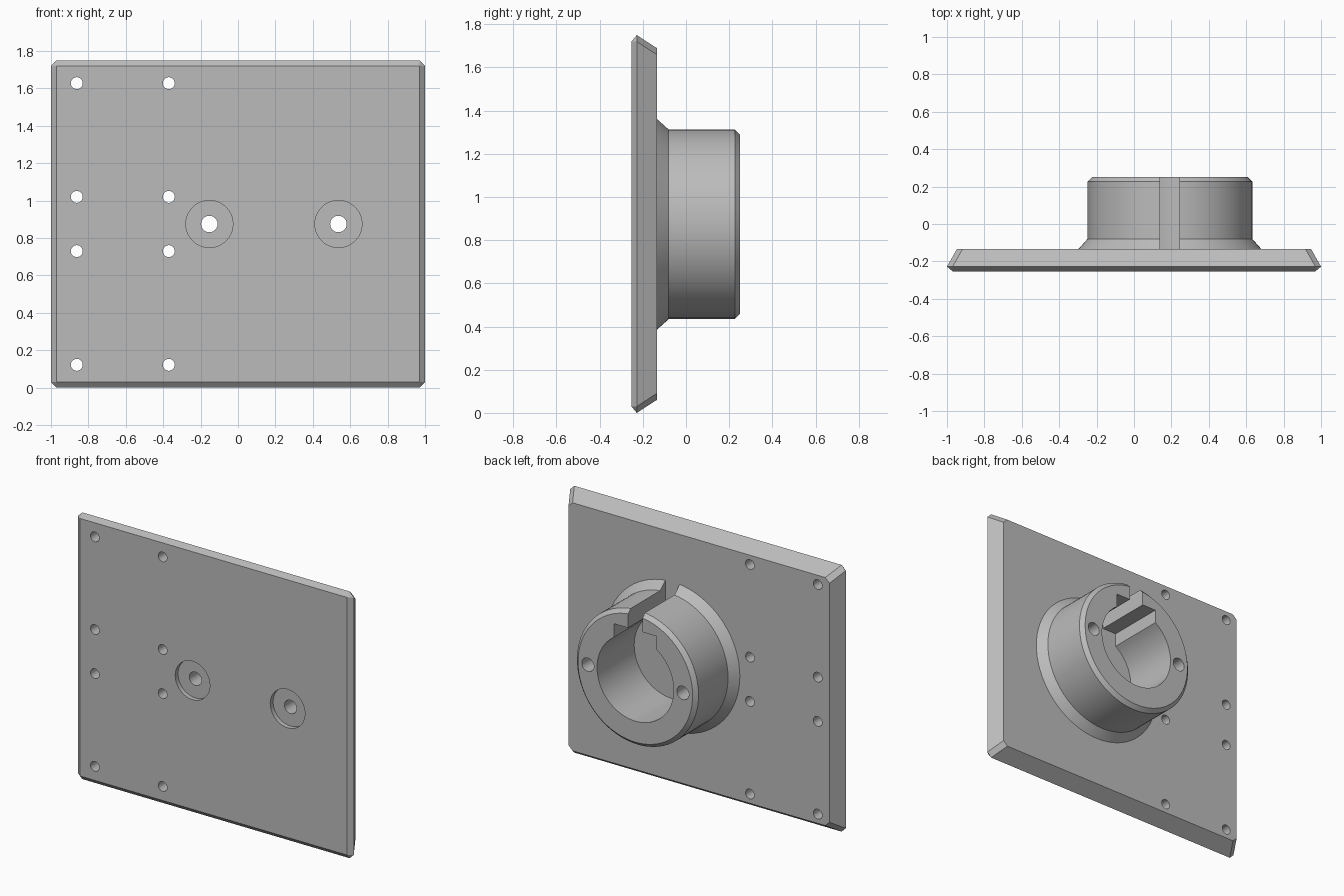
import bpy
import bmesh
from math import sin, cos, tau, radians

if "Cube" in bpy.data.objects:
    bpy.data.objects.remove(bpy.data.objects["Cube"])

GREY = (0.5, 0.5, 0.5, 1)
grey = bpy.data.materials.new("plain grey")
grey.use_nodes = True
grey.diffuse_color = GREY
grey.node_tree.nodes["Principled BSDF"].inputs["Base Color"].default_value = GREY

MID_Z = 0.875             # height of the plate centre and the collar axis
COLLAR_X = 0.192
FRONT, BACK, END = -0.253, -0.134, 0.251


def loft(name, loops):
    """Skin a stack of equal loops and cap both ends."""
    bm = bmesh.new()
    rings = [[bm.verts.new(p) for p in loop] for loop in loops]
    n = len(rings[0])
    for a, b in zip(rings, rings[1:]):
        for i in range(n):
            j = (i + 1) % n
            bm.faces.new((a[i], a[j], b[j], b[i]))
    bm.faces.new(rings[0])
    bm.faces.new(rings[-1])
    bmesh.ops.remove_doubles(bm, verts=bm.verts, dist=0.0001)
    bmesh.ops.recalc_face_normals(bm, faces=bm.faces)
    mesh = bpy.data.meshes.new(name)
    bm.to_mesh(mesh)
    bm.free()
    mesh.materials.append(grey)
    obj = bpy.data.objects.new(name, mesh)
    bpy.context.collection.objects.link(obj)
    return obj


def turned(name, x, z, profile, sides=32):
    """Round part along y from (radius, y) pairs."""
    return loft(name, [[(x + r * cos(tau * i / sides), y, z + r * sin(tau * i / sides))
                        for i in range(sides)] for r, y in profile])


def octagon(w, h, c, y):
    """Rectangle with clipped corners in the xz plane."""
    pts = [(w, h - c), (w - c, h), (c - w, h), (-w, h - c),
           (-w, c - h), (c - w, -h), (w - c, -h), (w, c - h)]
    return [(px, y, MID_Z + pz) for px, pz in pts]


def block(name, half_width, z0, z1, y0, y1):
    x0, x1 = COLLAR_X - half_width, COLLAR_X + half_width
    return loft(name, [[(x0, y, z0), (x1, y, z0), (x1, y, z1), (x0, y, z1)]
                       for y in (y0, y1)])


def combine(obj, other, operation):
    """Apply a boolean and discard the second object."""
    other.hide_render = True
    mod = obj.modifiers.new("boolean", 'BOOLEAN')
    mod.operation = operation
    mod.solver = 'EXACT'
    mod.object = other
    bpy.context.view_layer.objects.active = obj
    bpy.ops.object.modifier_apply(modifier=mod.name)
    bpy.data.objects.remove(other)


# Mounting plate with bevelled rim and clipped corners
plate = loft("mounting_plate", [octagon(0.97, 0.845, 0, FRONT),
                                octagon(1.0, 0.875, 0.03, -0.228),
                                octagon(0.947, 0.814, 0.03, BACK)])

# Collar with flared foot and chamfered end, sunk slightly into the plate
sunk = BACK - 0.02
collar = turned("collar", COLLAR_X, MID_Z,
                [(0.489, sunk), (0.489, BACK), (0.441, -0.08),
                 (0.441, END - 0.025), (0.416, END)], 72)

# Bore, stepped keyway and the slot through the top of the collar
below, beyond = sunk - 0.05, END + 0.05
combine(collar, turned("bore_cutter", COLLAR_X, MID_Z,
                       [(0.278, below), (0.278, beyond)], 64), 'DIFFERENCE')
combine(collar, block("keyway_cutter", 0.155, MID_Z, MID_Z + 0.32, below, beyond), 'DIFFERENCE')
combine(collar, block("slot_cutter", 0.052, MID_Z, MID_Z + 0.6, below, beyond), 'DIFFERENCE')
combine(plate, collar, 'UNION')

# Two bolt holes through the collar wall, counterbored from the front
for side in (-1, 1):
    x = COLLAR_X + side * 0.345
    combine(plate, turned("bolt_cutter", x, MID_Z,
                          [(0.126, FRONT - 0.1), (0.126, FRONT + 0.03),
                           (0.044, FRONT + 0.03), (0.044, beyond)], 40), 'DIFFERENCE')

# Screw holes in two columns
for x in (-0.862, -0.37):
    for dz in (-0.753, -0.145, 0.145, 0.753):
        combine(plate, turned("screw_cutter", x, MID_Z + dz,
                              [(0.032, FRONT - 0.1), (0.032, BACK + 0.1)], 24), 'DIFFERENCE')

# Smooth the round walls and keep the edges crisp
plate.name = "flanged_mounting_plate"
bpy.ops.object.select_all(action='DESELECT')
plate.select_set(True)
bpy.context.view_layer.objects.active = plate
bpy.ops.object.shade_smooth_by_angle(angle=radians(25))
